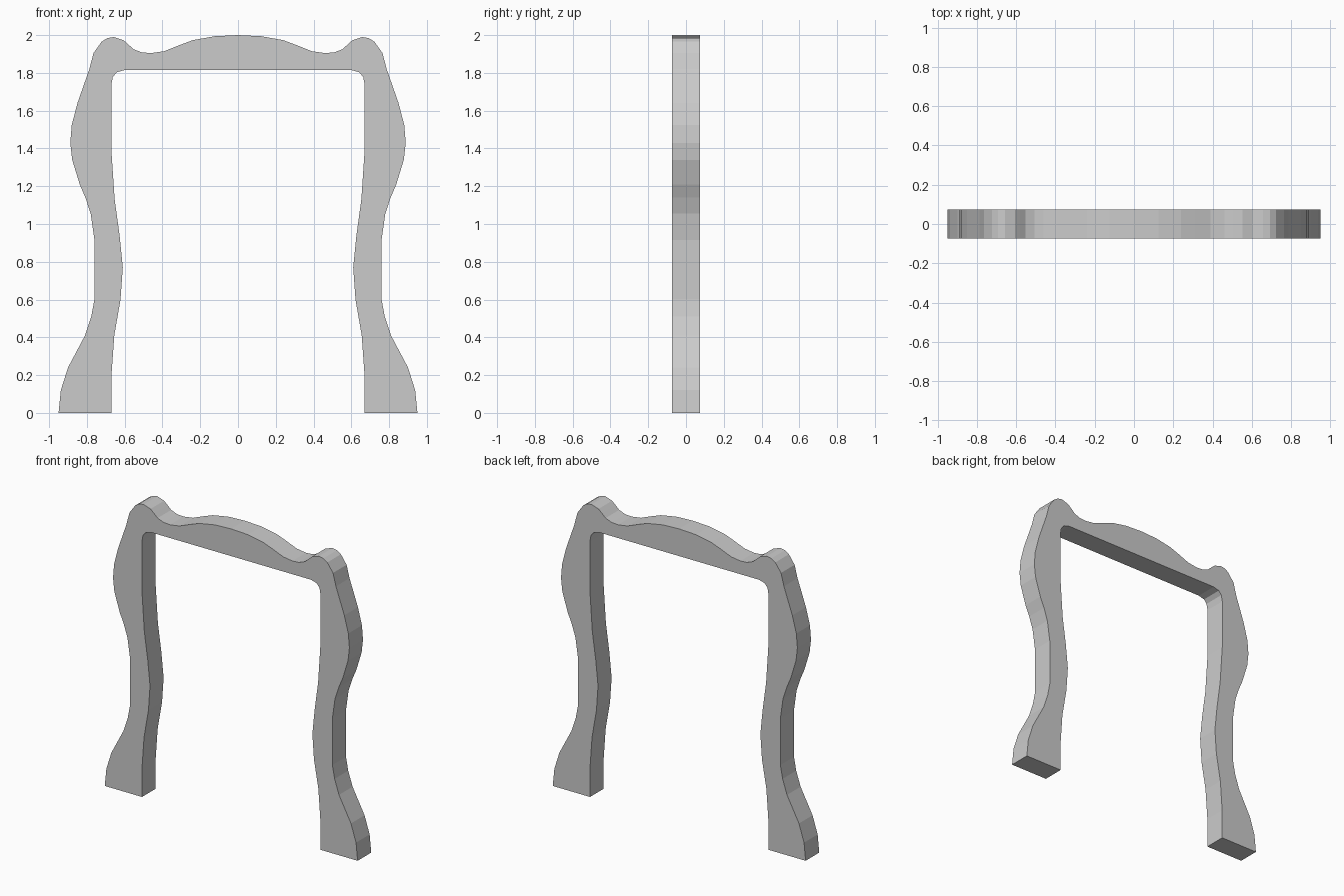
import bpy, bmesh

if "Cube" in bpy.data.objects:
    bpy.data.objects.remove(bpy.data.objects["Cube"])

HALF_DEPTH = 0.073

# Outer edge, right half: foot -> waist -> bulge -> corner knob -> crest centre
outer = [(.95, 0), (.938, .12), (.90, .24), (.81, .41), (.777, .51), (.76, .6),
         (.76, .915), (.78, 1.055), (.808, 1.14), (.838, 1.21), (.878, 1.34),
         (.888, 1.43), (.88, 1.525), (.85, 1.64), (.787, 1.82), (.765, 1.905),
         (.722, 1.965), (.692, 1.984), (.658, 1.99), (.606, 1.973), (.58, 1.95),
         (.553, 1.925), (.507, 1.908), (.46, 1.905), (.39, 1.915), (.31, 1.947),
         (.24, 1.973), (.124, 1.994), (0, 2)]
# Inner edge, right half: rounded upper corner -> foot
inner = [(.60, 1.815), (.642, 1.803), (.663, 1.778), (.671, 1.735), (.671, 1.4),
         (.653, 1.13), (.627, .94), (.61, .77), (.622, .6), (.655, .41),
         (.67, .2), (.67, 0)]


def mirror(points):
    return [(-x, z) for x, z in reversed(points)]


# Closed outline of the whole frame
outline = outer + mirror(outer[:-1]) + mirror(inner) + inner

# Flat frame outline, extruded through its thickness
bm = bmesh.new()
face = bm.faces.new([bm.verts.new((x, -HALF_DEPTH, z)) for x, z in outline])
back = bmesh.ops.extrude_face_region(bm, geom=[face])["geom"]
bmesh.ops.translate(bm, vec=(0, 2 * HALF_DEPTH, 0),
                    verts=[v for v in back if isinstance(v, bmesh.types.BMVert)])
# Make sure both sides are present, then split the concave faces cleanly
bmesh.ops.holes_fill(bm, edges=[e for e in bm.edges if e.is_boundary], sides=0)
bmesh.ops.triangulate(bm, faces=[f for f in bm.faces if len(f.verts) > 4])
bmesh.ops.recalc_face_normals(bm, faces=bm.faces)

mesh = bpy.data.meshes.new("carved_frame")
bm.to_mesh(mesh)
bm.free()
frame = bpy.data.objects.new("carved_frame", mesh)
bpy.context.collection.objects.link(frame)
